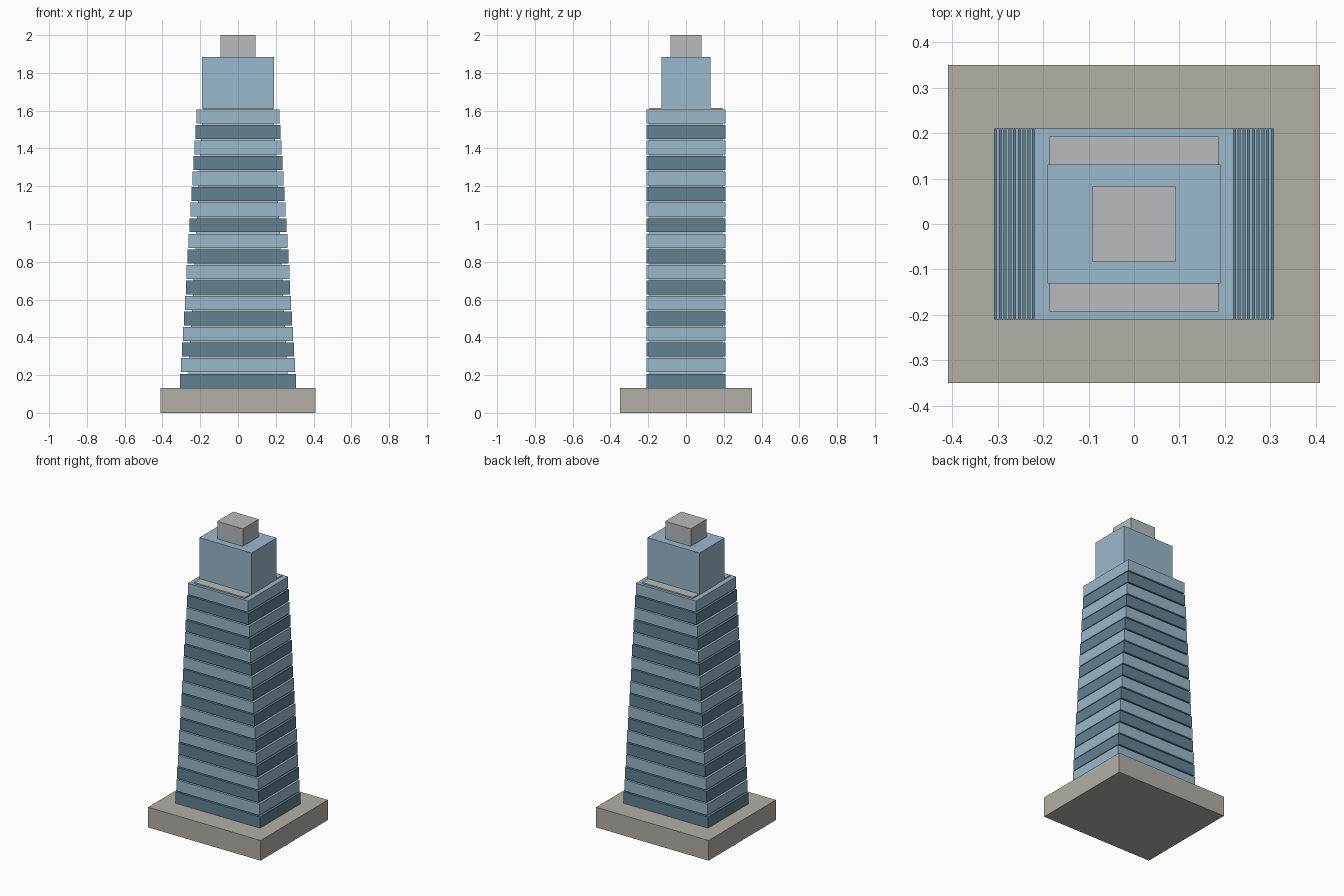
import bpy

if "Cube" in bpy.data.objects:
    bpy.data.objects.remove(bpy.data.objects["Cube"])


def material(name, rgb):
    m = bpy.data.materials.new(name)
    m.diffuse_color = (*rgb, 1)
    m.use_nodes = True
    m.node_tree.nodes["Principled BSDF"].inputs["Base Color"].default_value = m.diffuse_color
    return m


stone = material("stone", (0.45, 0.43, 0.39))
metal = material("metal", (0.47, 0.50, 0.51))
light_glass = material("light_glass", (0.32, 0.48, 0.60))
dark_glass = material("dark_glass", (0.12, 0.22, 0.29))


def box(name, half_x, half_y, z0, z1, mat):
    bpy.ops.mesh.primitive_cube_add(size=2, location=(0, 0, (z0 + z1) / 2))
    ob = bpy.context.object
    ob.name = name
    ob.scale = (half_x, half_y, (z1 - z0) / 2)
    bpy.ops.object.transform_apply(location=False, rotation=False, scale=True)
    ob.data.materials.append(mat)
    return ob


# Plinth
BASE_TOP = 0.133
box("plinth", 0.41, 0.35, 0, BASE_TOP, stone)

# Tapering stack of alternating glass floors with recessed slabs between
FLOORS, STACK_TOP = 18, 1.615
pitch = (STACK_TOP - BASE_TOP) / FLOORS
for i in range(FLOORS):
    half_x = 0.308 + (0.219 - 0.308) * i / (FLOORS - 1)
    z = BASE_TOP + i * pitch
    glass_top = z + 0.9 * pitch
    box(f"floor_{i + 1}", half_x, 0.21, z, glass_top,
        light_glass if i % 2 else dark_glass)
    box(f"slab_{i + 1}", half_x * 0.85, 0.193, glass_top, z + pitch, metal)

# Crown and rooftop plant room
box("crown", 0.19, 0.131, STACK_TOP, 1.885, light_glass)
box("roof_plant_room", 0.093, 0.083, 1.885, 2.0, metal)
